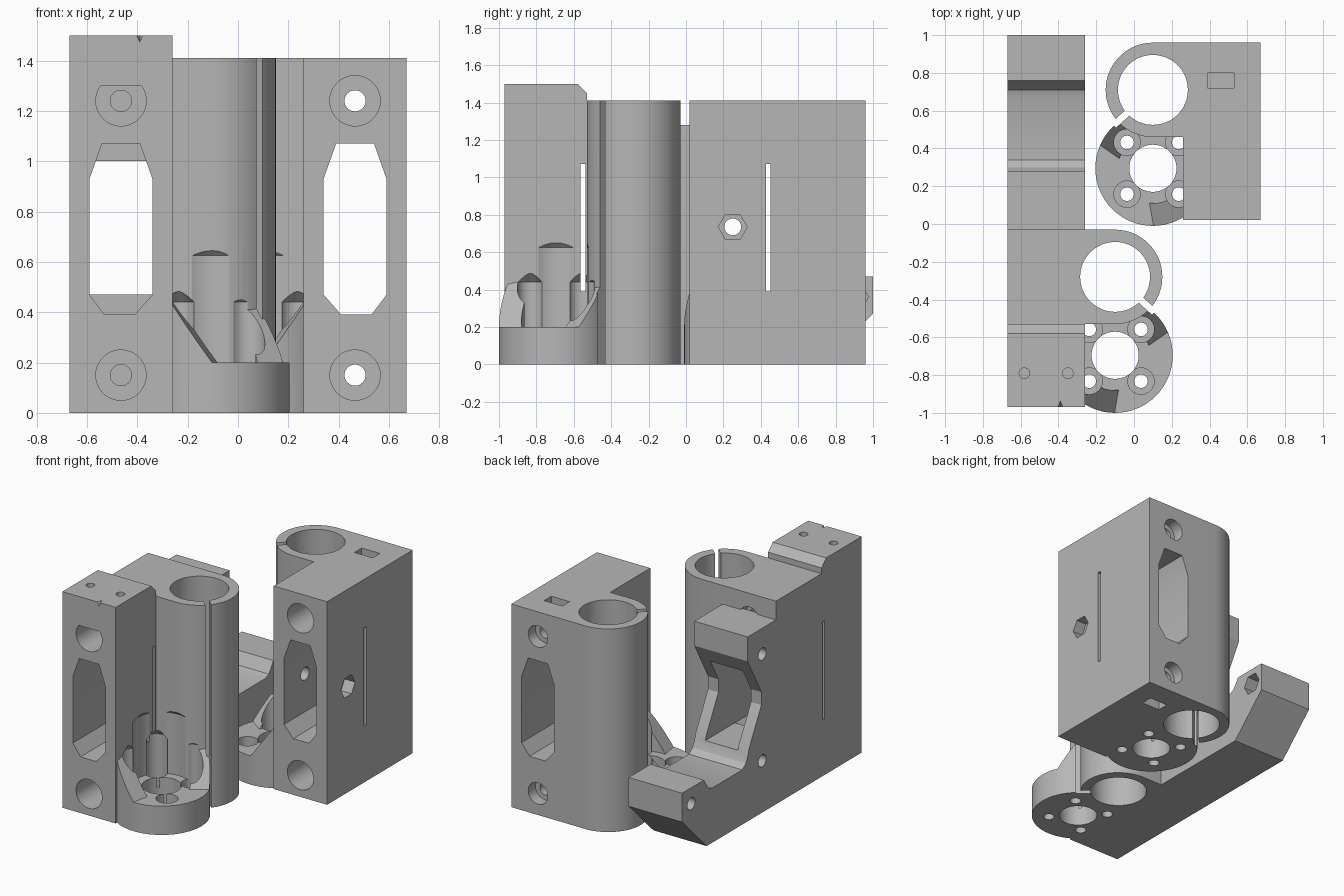
import bpy, bmesh, math
from mathutils import Matrix, Vector

old = bpy.data.objects.get("Cube")
if old:
    bpy.data.objects.remove(old, do_unlink=True)

grey = bpy.data.materials.new("plain_grey")
grey.use_nodes = True
grey.diffuse_color = (0.47, 0.47, 0.47, 1)
grey.node_tree.nodes["Principled BSDF"].inputs["Base Color"].default_value = grey.diffuse_color


def prism(points, a, b, axis, tip=None, name="cutter"):
    """Extrude a 2D outline from a to b along an axis; tip shrinks the far end to a point."""
    place = {"x": lambda u, v, w: (w, u, v),
             "y": lambda u, v, w: (u, w, v),
             "z": lambda u, v, w: (u, v, w)}[axis]
    bm = bmesh.new()
    near = [bm.verts.new(place(u, v, a)) for u, v in points]
    n = len(near)
    bm.faces.new(near)
    if tip:
        top = bm.verts.new(place(*tip, b))
        for i in range(n):
            bm.faces.new((near[i], near[(i + 1) % n], top))
    else:
        far = [bm.verts.new(place(u, v, b)) for u, v in points]
        bm.faces.new(far)
        for i in range(n):
            j = (i + 1) % n
            bm.faces.new((near[i], near[j], far[j], far[i]))
    bmesh.ops.recalc_face_normals(bm, faces=bm.faces)
    mesh = bpy.data.meshes.new(name)
    bm.to_mesh(mesh)
    bm.free()
    mesh.materials.append(grey)
    ob = bpy.data.objects.new(name, mesh)
    bpy.context.collection.objects.link(ob)
    return ob


def circle(u, v, r, n=48):
    return [(u + r * math.cos(math.tau * i / n), v + r * math.sin(math.tau * i / n)) for i in range(n)]


def rod(u, v, r, a, b, axis, n=48):
    return prism(circle(u, v, r, n), a, b, axis)


def box(x0, x1, y0, y1, z0, z1, name="cutter"):
    return prism([(x0, y0), (x1, y0), (x1, y1), (x0, y1)], z0, z1, "z", name=name)


def combine(ob, operation, *tools):
    """Apply booleans one after another and discard the tools."""
    for tool in tools:
        mod = ob.modifiers.new("bool", "BOOLEAN")
        mod.operation, mod.solver, mod.object = operation, "EXACT", tool
        dg = bpy.context.evaluated_depsgraph_get()
        mesh = bpy.data.meshes.new_from_object(ob.evaluated_get(dg))
        ob.modifiers.clear()
        ob.data = mesh
        bpy.data.objects.remove(tool, do_unlink=True)
    return ob


X0, X1, Y0, Y1, H = -0.67, -0.26, -0.97, -0.03, 1.41
CX, TUBE_Y, DISC_Y, MID = -0.1, -0.28, -0.695, -0.465


def gusset(angle, low, side):
    """Sloping rib along the rim of the disc, trimmed by the disc outline."""
    end = low + 0.27
    rib = prism([(low * side, 0.2), (end * side, 0.2 + 1.4 * 0.27), (end * side, 0.1),
                 (low * side, 0.1)], 0.17, 0.4, "x")
    rib.data.transform(Matrix.Translation((CX, DISC_Y, 0)) @ Matrix.Rotation(math.radians(angle), 4, "Z"))
    return combine(rib, "INTERSECT", rod(CX, DISC_Y, 0.305, 0.05, 0.9, "z", 64))


def carriage(name):
    # Solid body: block, tube with web, round foot and ribs
    ob = box(X0, X1, Y0, Y1, 0, H, name)
    combine(ob, "UNION",
            box(-0.3, CX, TUBE_Y - 0.25, Y1, 0, H),
            rod(CX, TUBE_Y, 0.25, 0, H, "z", 64),
            rod(CX, DISC_Y, 0.305, 0, 0.2, "z", 64),
            gusset(260, -0.05, -1), gusset(35, -0.06, 1))
    # Round recess above the foot with a conical roof
    cuts = [rod(CX, DISC_Y, 0.185, 0.2, 0.625, "z"),
            prism(circle(CX, DISC_Y, 0.185), 0.625, 0.81, "z", (CX, DISC_Y)),
            rod(CX, DISC_Y, 0.125, -0.1, 0.3, "z")]
    # Four screw holes in the foot
    for sx in (-1, 1):
        for sy in (-1, 1):
            u, v = CX + 0.137 * sx, DISC_Y + 0.137 * sy
            cuts += [rod(u, v, 0.036, -0.1, 0.3, "z", 24),
                     rod(u, v, 0.07, 0.13, 0.44, "z", 32),
                     prism(circle(u, v, 0.07, 32), 0.44, 0.51, "z", (u, v))]
    # Tube bore and its clamping slit
    cuts.append(rod(CX, TUBE_Y, 0.185, -0.1, 1.6, "z", 64))
    slit = box(0.15, 0.28, -0.018, 0.018, -0.1, 1.6)
    slit.data.transform(Matrix.Translation((CX, TUBE_Y, 0)) @ Matrix.Rotation(math.radians(-42), 4, "Z"))
    cuts.append(slit)
    # Long window, side slit and rail screw bores in the block
    window = [(-0.59, 0.93), (-0.54, 1.07), (-0.39, 1.07), (-0.34, 0.93),
              (-0.34, 0.47), (-0.41, 0.39), (-0.53, 0.39), (-0.59, 0.47)]
    cuts += [prism(window, -1.1, 0.0, "y"), box(-0.8, -0.24, -0.563, -0.538, 0.39, 1.07)]
    for z in (0.15, 1.24):
        cuts += [rod(MID, z, 0.1, -1.1, -0.45, "y"), rod(MID, z, 0.042, -1.1, 0.0, "y", 32),
                 rod(MID, z, 0.075, -0.11, 0.0, "y", 32)]
    return combine(ob, "DIFFERENCE", *cuts)


# Plain carriage, mirrored and shifted to the other side
right = carriage("mirrored_carriage")
right.data.transform(Matrix.Translation((0, 0.99, 0)) @ Matrix.Scale(-1, 4, Vector((1, 0, 0))))
right.data.flip_normals()
hexagon = circle(0.25, 0.735, 0.077, 6)
combine(right, "DIFFERENCE",
        prism(hexagon, 0.58, 0.8, "x"),
        rod(0.25, 0.735, 0.045, 0.2, 0.8, "x", 32),
        box(0.39, 0.53, 0.72, 0.8, 1.17, 1.5),
        box(0.39, 0.53, 0.72, 0.8, -0.1, 0.22))

# Second carriage with a raised head and a long tensioner arm
left = carriage("arm_carriage")
head = [(Y0, 1.3), (Y0, 1.5), (-0.58, 1.5), (-0.53, 1.45), (-0.53, 1.3)]
arm = [(-0.05, 0), (-0.05, 1.28), (0.28, 1.28), (0.28, 1.11), (0.13, 0.84), (0.13, 0.75),
       (0.265, 0.5), (0.28, 0.45), (0.3, 0.41), (0.34, 0.38), (0.67, 0.38), (0.71, 0.395),
       (0.76, 0.47), (1.0, 0.47), (1.0, 0.27), (0.73, 0)]
combine(left, "UNION", prism(head, X0, X1, "x"), prism(arm, X0, X1, "x"))
combine(left, "DIFFERENCE",
        box(-0.59, -0.34, -0.06, 0.4, 0.47, 1.0),
        prism([(-0.42, 1.51), (-0.39, 1.45), (-0.36, 1.51)], -1.0, -0.93, "y", (-0.39, 1.505)),
        *[rod(x, -0.79, 0.028, 1.35, 1.6, "z", 24) for x in (-0.58, -0.35)],
        *[rod(y, z, 0.042, -0.8, -0.2, "x", 24) for y, z in ((0.12, 1.1), (0.12, 0.36), (0.9, 0.36))],
        rod(0.9, 0.36, 0.075, -0.35, -0.2, "x", 6))

# Sharp edges stay sharp, bores and tubes are smooth
for ob in (left, right):
    bpy.ops.object.select_all(action="DESELECT")
    ob.select_set(True)
    bpy.context.view_layer.objects.active = ob
    bpy.ops.object.shade_smooth_by_angle(angle=math.radians(25))
